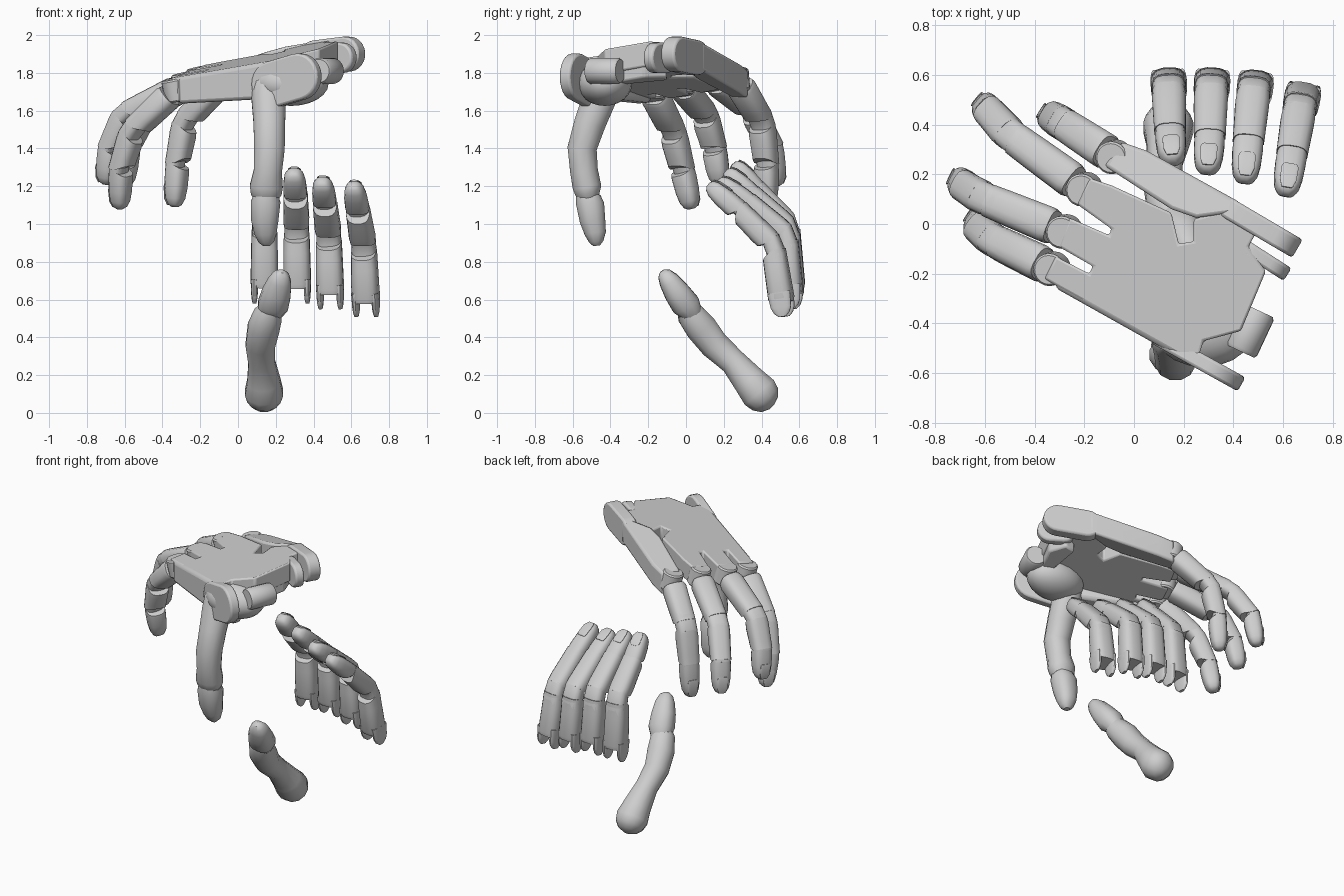
import bpy, bmesh, math
from mathutils import Vector as V

cube = bpy.data.objects.get("Cube")
if cube:
    bpy.data.objects.remove(cube)

grey = bpy.data.materials.new("light grey")
grey.use_nodes = True
grey.diffuse_color = (0.62, 0.62, 0.62, 1)
grey.node_tree.nodes["Principled BSDF"].inputs["Base Color"].default_value = (0.62, 0.62, 0.62, 1)
parts = []


def finish(name, bm, bevel=0):
    bmesh.ops.recalc_face_normals(bm, faces=bm.faces)
    mesh = bpy.data.meshes.new(name)
    bm.to_mesh(mesh)
    bm.free()
    mesh.materials.append(grey)
    ob = bpy.data.objects.new(name, mesh)
    bpy.context.collection.objects.link(ob)
    if bevel:
        mod = ob.modifiers.new("bevel", 'BEVEL')
        mod.width, mod.segments, mod.limit_method = bevel, 2, 'ANGLE'
    parts.append(ob)
    return ob


def bridge(bm, loops):
    """Skin a list of equal vertex loops and cap both ends."""
    n = len(loops[0])
    for a, b in zip(loops, loops[1:]):
        for i in range(n):
            j = (i + 1) % n
            bm.faces.new((a[i], a[j], b[j], b[i]))
    bm.faces.new(loops[0])
    bm.faces.new(loops[-1])


def loft(name, rings, side, n=16, power=0.7, lift=0):
    """rings: (centre, half width, half depth, palm-side skew); lift moves it towards the back."""
    bm, loops = bmesh.new(), []
    pts = [V(r[0]) for r in rings]
    for i, (c, w, d, skew) in enumerate(rings):
        ahead = (pts[min(i + 1, len(pts) - 1)] - pts[i]).normalized()
        behind = (pts[i] - pts[max(i - 1, 0)]).normalized()
        t = (ahead + behind).normalized()
        back = t.cross(side).normalized()
        across = back.cross(t)
        loop = []
        for k in range(n):
            a = 2 * math.pi * (k + 0.5) / n
            u, v = (math.copysign(abs(f) ** power, f) for f in (math.cos(a), math.sin(a)))
            loop.append(bm.verts.new(pts[i] + across * u * w + back * (v * d + lift) + t * skew * max(0, -v)))
        loops.append(loop)
    bridge(bm, loops)
    return finish(name, bm)


def prism(name, outline, plane, thick, bevel=0.012):
    """Plate whose top follows z = a + bx + cy."""
    bm = bmesh.new()
    a, b, c = plane
    top = [bm.verts.new((x, y, a + b * x + c * y)) for x, y in outline]
    low = [bm.verts.new((x, y, a + b * x + c * y - thick(x))) for x, y in outline]
    bridge(bm, [top, low])
    return finish(name, bm, bevel)


def lug(name, a, b, r, w, n=12):
    """Upright stadium-shaped plate running from a to b."""
    a, b = V(a), V(b)
    along = (b - a).normalized()
    side = V((0, 0, 1)).cross(along).normalized()
    up = along.cross(side)
    bm, loops = bmesh.new(), []
    for s in (-w, w):
        loop = []
        for c, start in ((b, -math.pi / 2), (a, math.pi / 2)):
            for k in range(n + 1):
                t = start + math.pi * k / n
                loop.append(bm.verts.new(c + side * s + (along * math.cos(t) + up * math.sin(t)) * r))
        loops.append(loop)
    bridge(bm, loops)
    return finish(name, bm, 0.012)


def barrel(name, c, axis, r, half):
    axis = V(axis).normalized()
    c = V(c)
    rings = [(c + axis * half * s, r * f, r * f, 0) for s, f in ((-1, .88), (-.85, 1), (.85, 1), (1, .88))]
    return loft(name, rings, axis.orthogonal(), 20, 1)


def finger(name, p, loose):
    p = [V(q) for q in p]
    flat = p[3] - p[0]
    side = V((0, 0, 1)).cross(V((flat.x, flat.y, 0))).normalized()
    sizes = [0.074, 0.069, 0.062]
    start = 0.2 if loose else 0.14
    g = 0.06
    # segments are cut back on the palm side, leaving wedge gaps at the joints
    profiles = (
        ("proximal", [(start, .9, 0), (start + .06, 1, 0), (.72, .95, -g * .4), (.93, .92, -g * .8)]),
        ("middle", [(.06, .96, g * .6), (.25, 1, g * .4), (.75, .95, -g * .3), (1.03, .93, -g * .8)]),
        ("tip", [(0, .97, g * .5), (.2, 1, 0), (.55, .95, 0), (.8, .82, 0), (.94, .58, 0), (1, .28, 0)]))
    for i, (label, prof) in enumerate(profiles):
        s = sizes[i]
        loft(f"{name}_{label}", [(p[i].lerp(p[i + 1], t), s * f, s * f * .92, k) for t, f, k in prof], side)
    # continuous back cover that also closes the joint gaps
    cover = [(p[0].lerp(p[1], start), .064), (p[0].lerp(p[1], .85), .066), (p[1].lerp(p[2], .12), .064),
             (p[2], .058), (p[2].lerp(p[3], .5), .048)]
    loft(f"{name}_back_cover", [(c, w, w - .016, 0) for c, w in cover], side, lift=.014)
    # finger nail plate
    back = (p[3] - p[2]).cross(side).normalized()
    loft(f"{name}_nail", [(p[2].lerp(p[3], t) + back * o, w, .0045, 0)
                          for t, o, w in ((.46, .055, .028), (.54, .055, .035), (.82, .047, .034), (.96, .034, .022))], side)
    along = (p[1] - p[0]).normalized()
    if loose:
        # open fork at the base
        for label, s in (("left", 1), ("right", -1)):
            base = p[0] + side * s * 0.053
            loft(f"{name}_fork_{label}", [(base + along * t, w, d, 0)
                 for t, w, d in ((0, .01, .02), (.02, .014, .042), (.05, .017, .055), (.13, .02, .062))], side)
    else:
        # knuckle joint set in the palm
        barrel(f"{name}_knuckle", p[0], (-.22, -.08, 1), .066, .06)


# Fingers on the hand: knuckle, two joints, tip
finger("index", [(-.08, .27, 1.76), (-.28, .40, 1.54), (-.32, .425, 1.32), (-.335, .43, 1.09)], False)
finger("middle_finger", [(-.20, .14, 1.77), (-.49, .35, 1.60), (-.58, .45, 1.41), (-.60, .48, 1.20)], False)
finger("ring_finger", [(-.28, -.03, 1.74), (-.60, .10, 1.58), (-.68, .15, 1.40), (-.70, .18, 1.21)], False)
finger("little_finger", [(-.33, -.18, 1.71), (-.56, -.07, 1.49), (-.62, -.02, 1.29), (-.625, .03, 1.08)], False)

# Loose set of fingers
finger("loose_finger_a", [(.14, .57, .58), (.14, .54, 1.0), (.145, .37, 1.18), (.155, .25, 1.32)], True)
finger("loose_finger_b", [(.315, .57, .58), (.31, .54, .98), (.305, .35, 1.15), (.295, .21, 1.28)], True)
finger("loose_finger_c", [(.49, .56, .55), (.48, .53, .94), (.46, .33, 1.11), (.445, .17, 1.23)], True)
finger("loose_finger_d", [(.68, .52, .51), (.665, .46, .89), (.635, .28, 1.07), (.61, .12, 1.21)], True)

# Thumb on the hand
X = V((1, 0, 0))
loft("thumb_base", [((.157, -.42, 1.78), .05, .05, 0), ((.16, -.44, 1.74), .085, .085, 0),
                    ((.163, -.46, 1.66), .094, .092, 0), ((.166, -.51, 1.53), .086, .086, 0),
                    ((.166, -.55, 1.40), .084, .08, 0), ((.158, -.54, 1.28), .077, .076, 0),
                    ((.15, -.525, 1.2), .09, .078, 0), ((.15, -.515, 1.16), .084, .072, -.02),
                    ((.15, -.51, 1.13), .066, .056, -.02)], X, 12, .95)
loft("thumb_tip", [((.148, -.52, 1.17), .066, .064, .03), ((.147, -.51, 1.12), .08, .076, .02),
                   ((.142, -.495, 1.02), .074, .07, 0), ((.146, -.48, .95), .06, .058, 0),
                   ((.15, -.475, .905), .042, .038, 0), ((.15, -.472, .885), .018, .018, 0)], X, 12, .85)

# Loose thumb with ball end
loft("loose_thumb_base", [((.135, .455, .033), .02, .02, 0), ((.136, .443, .045), .062, .062, 0),
                          ((.137, .42, .072), .092, .092, 0), ((.138, .388, .108), .104, .104, 0),
                          ((.136, .335, .17), .09, .09, 0), ((.125, .25, .27), .072, .072, 0),
                          ((.118, .15, .36), .08, .08, 0), ((.135, .08, .45), .087, .086, 0),
                          ((.16, .025, .52), .078, .075, 0), ((.18, 0, .56), .058, .054, 0)], X, 12, .95)
loft("loose_thumb_tip", [((.168, .03, .525), .066, .06, .02), ((.185, 0, .57), .083, .078, .01),
                         ((.205, -.05, .64), .077, .07, 0), ((.222, -.09, .70), .062, .056, 0),
                         ((.23, -.115, .735), .042, .038, 0), ((.234, -.125, .75), .016, .016, 0)], X, 12, .85)

# Palm plates with narrow slots between the finger roots
PALM = (1.867, .22, .08)
prism("palm_plate", [(.43, .07), (.50, -.02), (.46, -.09), (.53, -.19), (.43, -.43), (.28, -.47),
                     (.26, -.53), (.38, -.60), (.18, -.52), (-.31, -.25), (-.36, -.22), (-.315, -.13),
                     (-.18, -.20), (-.165, -.17), (-.305, -.09), (-.26, .025), (-.1, -.045), (-.09, -.02),
                     (-.23, .08), (-.18, .185), (-.09, .155), (.15, .045), (.18, -.08), (.24, -.07), (.24, .02)],
      PALM, lambda x: .13)
prism("palm_outer_side", [(.37, -.64), (.18, -.535), (-.32, -.255), (-.28, -.18), (.2, -.43), (.27, -.53)],
      PALM, lambda x: .18 + .12 * x, .02)
prism("index_plate", [(.43, .085), (.05, .295), (-.05, .33), (-.12, .235), (.15, .06), (.25, .025), (.40, .045)],
      (1.898, .197, -.218), lambda x: .15, .015)
prism("palm_inner_rib", [(.47, -.1), (.51, -.22), (.44, -.37), (.38, -.35), (.40, -.1)],
      (1.85, .22, .08), lambda x: .17)

# Wrist hinge lugs and thumb mount
lug("wrist_lug_inner", (.42, .04, 1.88), (.578, -.053, 1.90), .092, .042)
lug("wrist_lug_middle", (.48, -.115, 1.88), (.55, -.16, 1.88), .08, .03)
lug("wrist_lug_outer", (.19, -.51, 1.74), (.325, -.585, 1.78), .123, .032)
barrel("wrist_barrel", (.465, -.43, 1.81), (.42, .9, 0), .07, .09)
bm = bmesh.new()
bmesh.ops.create_uvsphere(bm, u_segments=20, v_segments=12, radius=1)
for v in bm.verts:
    v.co = V((.28 + v.co.x * .2, -.43 + v.co.y * .145, 1.745 + v.co.z * .12))
finish("thumb_mount", bm)

# Smooth shading that keeps the hard edges
bpy.ops.object.select_all(action='DESELECT')
for ob in parts:
    ob.select_set(True)
bpy.context.view_layer.objects.active = parts[0]
bpy.ops.object.shade_smooth_by_angle(angle=math.radians(38))
